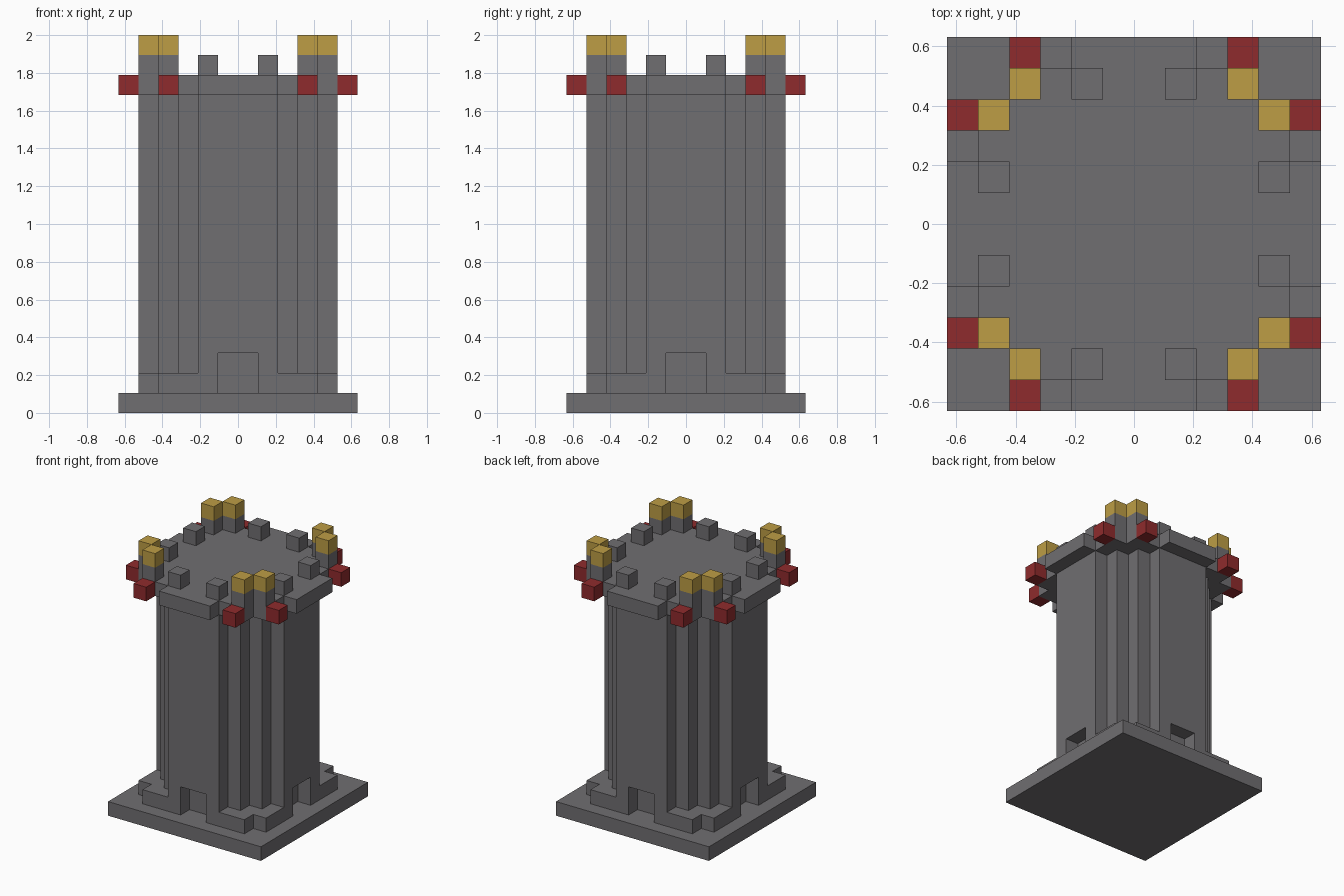
import bpy
import bmesh

U = 2 / 19  # one block

cube = bpy.data.objects.get("Cube")
if cube:
    bpy.data.objects.remove(cube, do_unlink=True)


def material(name, rgb):
    m = bpy.data.materials.new(name)
    m.use_nodes = True
    m.diffuse_color = (*rgb, 1)
    bsdf = next(n for n in m.node_tree.nodes if n.type == "BSDF_PRINCIPLED")
    bsdf.inputs["Base Color"].default_value = (*rgb, 1)
    return m


STONE = material("grey stone", (0.162, 0.156, 0.165))
RED = material("dark red", (0.275, 0.024, 0.026))
GOLD = material("gold", (0.51, 0.34, 0.06))


def prism(name, outline, z0, z1, mat):
    """Extrude a flat outline, given in blocks, from z0 to z1."""
    bm = bmesh.new()
    face = bm.faces.new([bm.verts.new((x * U, y * U, z0 * U)) for x, y in outline])
    ext = bmesh.ops.extrude_face_region(bm, geom=[face])
    top = [v for v in ext["geom"] if isinstance(v, bmesh.types.BMVert)]
    bmesh.ops.translate(bm, verts=top, vec=(0, 0, (z1 - z0) * U))
    bmesh.ops.recalc_face_normals(bm, faces=bm.faces)
    mesh = bpy.data.meshes.new(name)
    bm.to_mesh(mesh)
    bm.free()
    mesh.materials.append(mat)
    obj = bpy.data.objects.new(name, mesh)
    bpy.context.collection.objects.link(obj)


def stepped(octant):
    """Mirror an octant (ending on its diagonal corner), then turn it four times."""
    quarter = octant + [(y, x) for x, y in reversed(octant[:-1])]
    outline = []
    for _ in range(4):
        outline += quarter
        quarter = [(-y, x) for x, y in quarter]
    return outline


def block(name, x, y, z0, z1, mat):
    prism(name, [(x, y), (x + 1, y), (x + 1, y + 1), (x, y + 1)], z0, z1, mat)


# Square plinth and stepped round tower, with a doorway on each side
prism("plinth", stepped([(6, 6)]), 0, 1, STONE)
prism("foot_ring", stepped([(4, 1), (5, 1), (5, 4), (4, 4)]), 1, 2, STONE)
prism("doorway_walls", stepped([(4, 1), (5, 1), (5, 2), (4, 2), (4, 3), (3, 3)]), 2, 3, STONE)
prism("tower_shaft", stepped([(5, 2), (4, 2), (4, 3), (3, 3)]), 3, 16, STONE)
prism("roof_slab", stepped([(6, 2), (5, 2), (5, 4), (4, 4)]), 16, 17, STONE)

# Merlons, gold-topped corner posts and red outer blocks
for sx in (0, 1):
    for sy in (0, 1):
        for swap in (0, 1):
            def place(name, a, b, z0, z1, mat):
                x, y = (b, a) if swap else (a, b)
                block(name, x if sx else -1 - x, y if sy else -1 - y, z0, z1, mat)
            place("merlon", 1, 4, 17, 18, STONE)
            place("corner_post", 3, 4, 17, 18, STONE)
            place("gold_cap", 3, 4, 18, 19, GOLD)
            place("red_block", 3, 5, 16, 17, RED)
